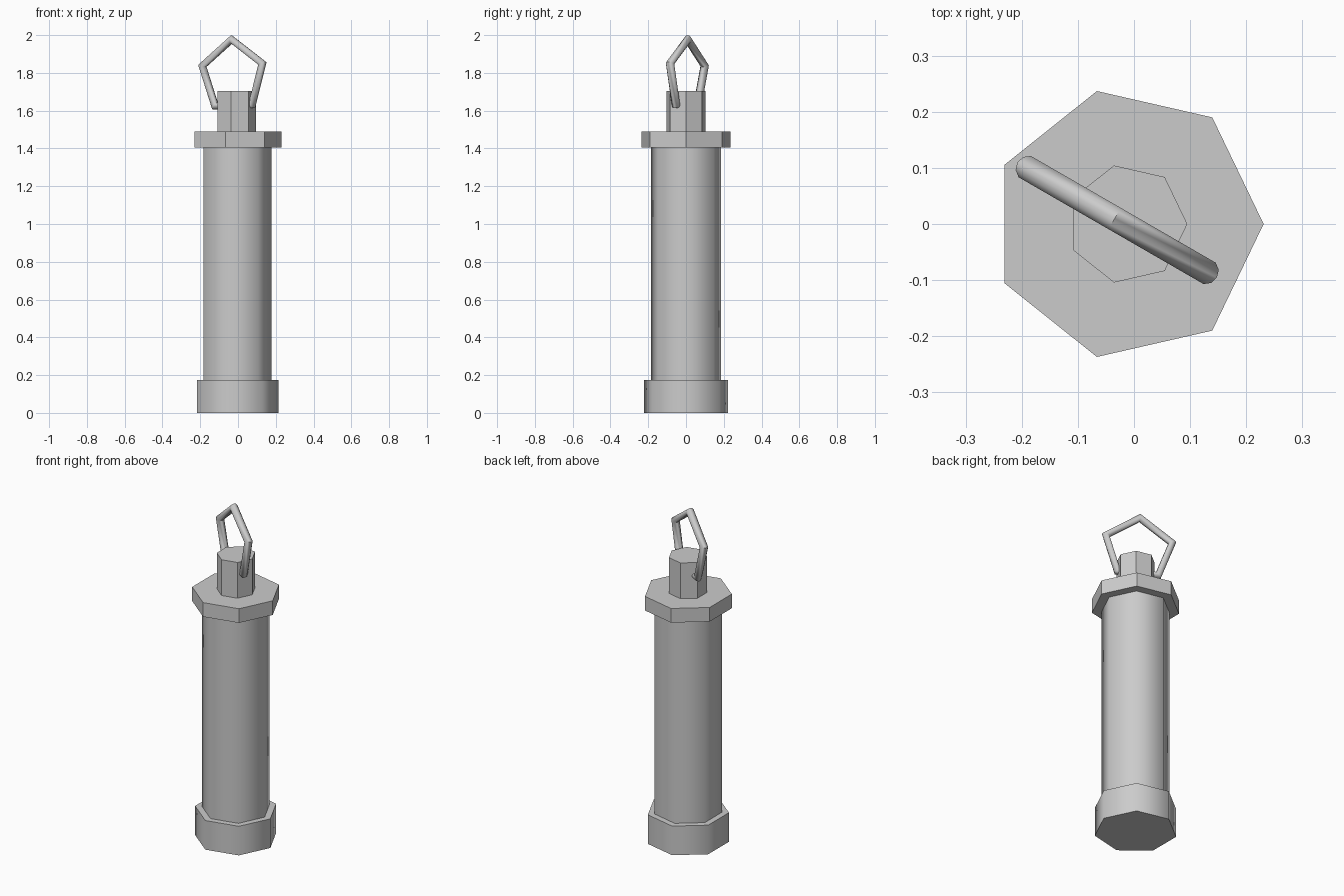
import bpy
from math import radians, cos, sin
from mathutils import Vector, Matrix

if "Cube" in bpy.data.objects:
    bpy.data.objects.remove(bpy.data.objects["Cube"])

CX = -0.012  # axis of the seven-sided stack


def prism(name, radius, z0, z1, smooth):
    bpy.ops.mesh.primitive_cylinder_add(vertices=7, radius=radius, depth=z1 - z0)
    ob = bpy.context.object
    ob.name = name
    # turn one corner towards +x (the primitive starts at +y)
    ob.data.transform(Matrix.Rotation(radians(-90), 4, 'Z'))
    ob.location = (CX, 0, (z0 + z1) / 2)
    if smooth:
        bpy.ops.object.shade_smooth_by_angle(angle=radians(60))
    return ob


# Stacked parts, bottom to top
prism("base_cap", 0.227, 0.0, 0.175, True)
prism("body_tube", 0.189, 0.175, 1.405, True)
prism("top_flange", 0.243, 1.405, 1.49, False)
prism("neck", 0.107, 1.49, 1.705, False)

# Five-sided pull ring, standing upright through the neck
bpy.ops.mesh.primitive_torus_add(major_segments=5, minor_segments=10,
                                 major_radius=0.193, minor_radius=0.023)
ring = bpy.context.object
ring.name = "pull_ring"
tilt = radians(2)
d = Vector((cos(radians(30)), -sin(radians(30)), 0))
z = Vector((0, 0, 1))
u = z * cos(tilt) - d * sin(tilt)
v = d * cos(tilt) + z * sin(tilt)
n = u.cross(v)
turn = Matrix((u, v, n)).transposed().to_4x4()
ring.data.transform(turn)
ring.location = (-0.028, 0.006, 1.784)
bpy.ops.object.shade_smooth_by_angle(angle=radians(60))
